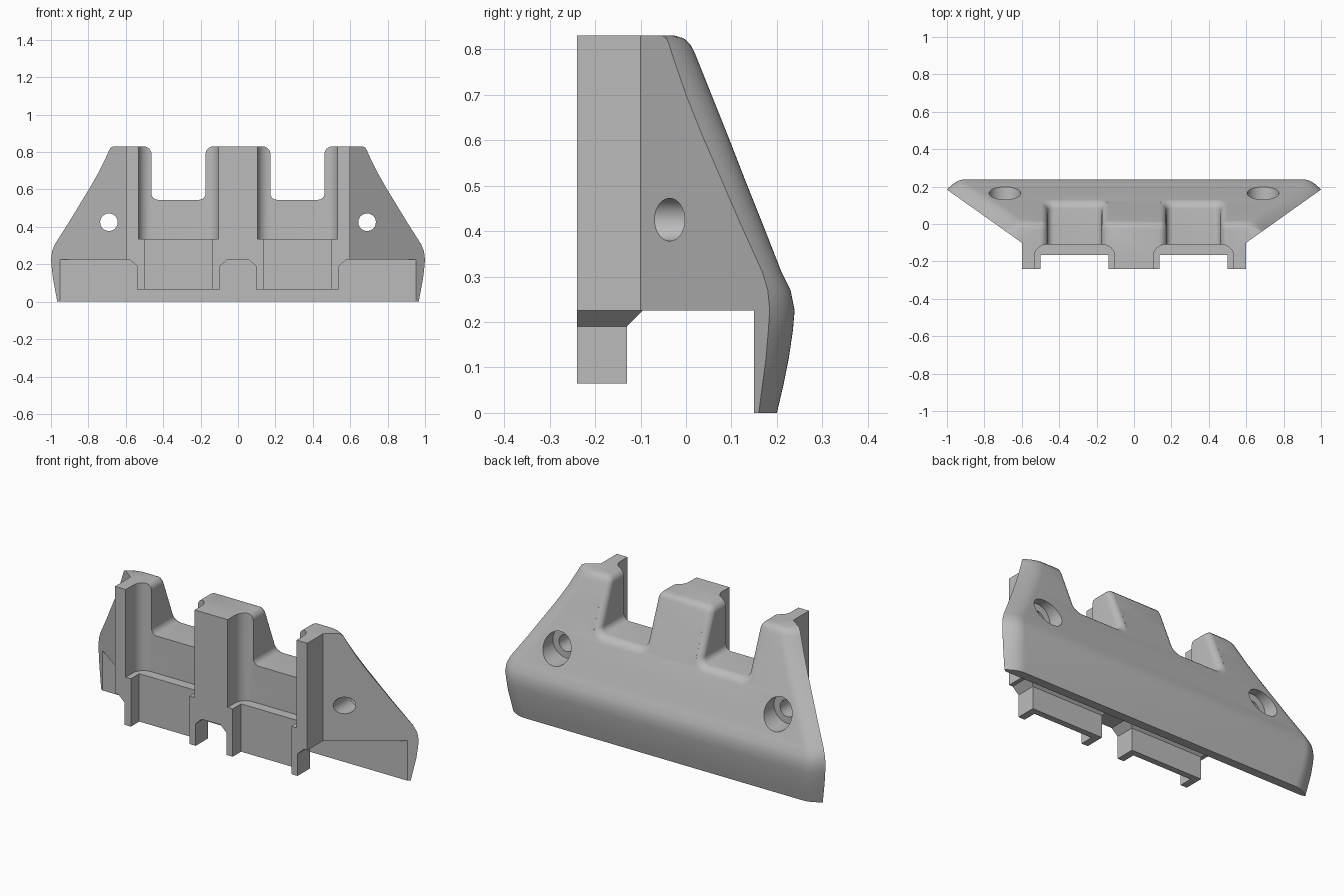
import bpy, bmesh, math

if "Cube" in bpy.data.objects:
    bpy.data.objects.remove(bpy.data.objects["Cube"])

grey = bpy.data.materials.new("light grey")
grey.use_nodes = True
colour = (0.5, 0.5, 0.5, 1)
grey.diffuse_color = colour
grey.node_tree.nodes["Principled BSDF"].inputs["Base Color"].default_value = colour


def loft(name, rings):
    """Solid skinned through rings of equal point count."""
    bm = bmesh.new()
    rows = [[bm.verts.new(p) for p in ring] for ring in rings]
    n = len(rows[0])
    for a, b in zip(rows, rows[1:]):
        for i in range(n):
            j = (i + 1) % n
            bm.faces.new((a[i], a[j], b[j], b[i]))
    bm.faces.new(rows[0])
    bm.faces.new(rows[-1])
    bmesh.ops.recalc_face_normals(bm, faces=bm.faces)
    mesh = bpy.data.meshes.new(name)
    bm.to_mesh(mesh)
    bm.free()
    obj = bpy.data.objects.new(name, mesh)
    bpy.context.collection.objects.link(obj)
    mesh.materials.append(grey)
    return obj


def prism(name, outline, z0, z1):
    return loft(name, [[(x, y, z) for x, y in outline] for z in (z0, z1)])


def rect(x0, x1, y0, y1):
    return [(x0, y0), (x1, y0), (x1, y1), (x0, y1)]


def arc(cx, cy, r, a0, a1, n=8):
    angles = [math.radians(a0 + (a1 - a0) * i / n) for i in range(n + 1)]
    return [(cx + r * math.cos(a), cy + r * math.sin(a)) for a in angles]


def combine(target, tool, operation):
    mod = target.modifiers.new("combine", 'BOOLEAN')
    mod.operation = operation
    mod.solver = 'EXACT'
    mod.object = tool
    bpy.context.view_layer.objects.active = target
    bpy.ops.object.modifier_apply(modifier=mod.name)
    bpy.data.objects.remove(tool)


# Body: plan sections with slanted sides and a rounded back corner
def body_section(z, back, side):
    wall_x = 0.6 + (side + 0.1) / 0.71
    half = [(0.6, -0.24), (0.6, -0.1)]
    for i in range(9):
        s = i / 8
        half.append((wall_x - 0.1 * s, back - (back - side) * (1 - s) ** 2))
    return [(x, y, z) for x, y in half + [(-x, y) for x, y in reversed(half)]]


# Height, back edge, side-wall end
levels = [(0, 0.2, 0.16), (0.06, 0.214, 0.168), (0.12, 0.226, 0.176),
          (0.18, 0.235, 0.181), (0.225, 0.239, 0.184), (0.27, 0.23, 0.18),
          (0.31, 0.21, 0.168), (0.42, 0.167, 0.118), (0.52, 0.127, 0.075),
          (0.61, 0.092, 0.036), (0.7, 0.056, 0), (0.79, 0.02, -0.031),
          (0.81, 0.01, -0.037), (0.824, -0.005, -0.043), (0.83, -0.025, -0.052)]
body = loft("bracket_body", [body_section(*lv) for lv in levels])

# Open underside in front of the hanging lip
combine(body, prism("underside", rect(-2, 2, -1, 0.15), -1, 0.225), 'DIFFERENCE')


# Window outline with rounded corners, grown by o for the back edge fillet
def window_outline(o):
    w, floor, r, top = 0.145 + o, 0.545 - o, 0.035 + o, 0.83
    right = arc(w - r, floor + r, r, -90, 0)
    right += arc(w + 0.04, top - 0.04, 0.04, 180, 90)
    right.append((w + 0.04, 1))
    return right + [(-x, z) for x, z in reversed(right)]


def window(cx):
    def ring(depth, o):
        return [(cx + x, 0.21 - 0.395 * (z - 0.31) - depth, z)
                for x, z in window_outline(o)]
    r = 0.035
    rings = [ring(-0.05, r)]
    for i in range(7):
        a = math.radians(15 * i)
        rings.append(ring(r * (1 - math.cos(a)), r * (1 - math.sin(a))))
    rings.append([(cx + x, -0.5, z) for x, z in window_outline(0)])
    return loft("window", rings)


for cx in (-0.318, 0.318):
    # Hanging clip with a flared neck
    clip = [(0.065, 0.222, -0.13), (0.19, 0.222, -0.13),
            (0.225, 0.26, -0.095), (0.26, 0.26, -0.095)]
    combine(body, loft("clip", [[(x, y, z) for x, y in rect(cx - w, cx + w, -0.24, back)]
                                for z, w, back in clip]), 'UNION')
    # Narrow lower recess, wide filleted channel, open window
    combine(body, prism("recess", rect(cx - 0.183, cx + 0.183, -0.5, -0.165),
                        -0.1, 0.4), 'DIFFERENCE')
    w, r, back = 0.215, 0.065, -0.11
    channel = [(cx - w, -0.5), (cx + w, -0.5)]
    channel += arc(cx + w - r, back - r, r, 0, 90)
    channel += arc(cx - w + r, back - r, r, 90, 180)
    combine(body, prism("channel", channel, 0.335, 1), 'DIFFERENCE')
    combine(body, window(cx), 'DIFFERENCE')

# Counterbored screw holes
for cx in (-0.69, 0.69):
    for radius, y0 in ((0.047, -0.5), (0.085, 0.08)):
        circle = arc(cx, 0.425, radius, 0, 360, 32)[:-1]
        combine(body, loft("hole", [[(x, y, z) for x, z in circle] for y in (y0, 0.5)]),
                'DIFFERENCE')

bpy.ops.object.select_all(action='DESELECT')
body.select_set(True)
bpy.context.view_layer.objects.active = body
bpy.ops.object.shade_smooth_by_angle(angle=math.radians(25))
